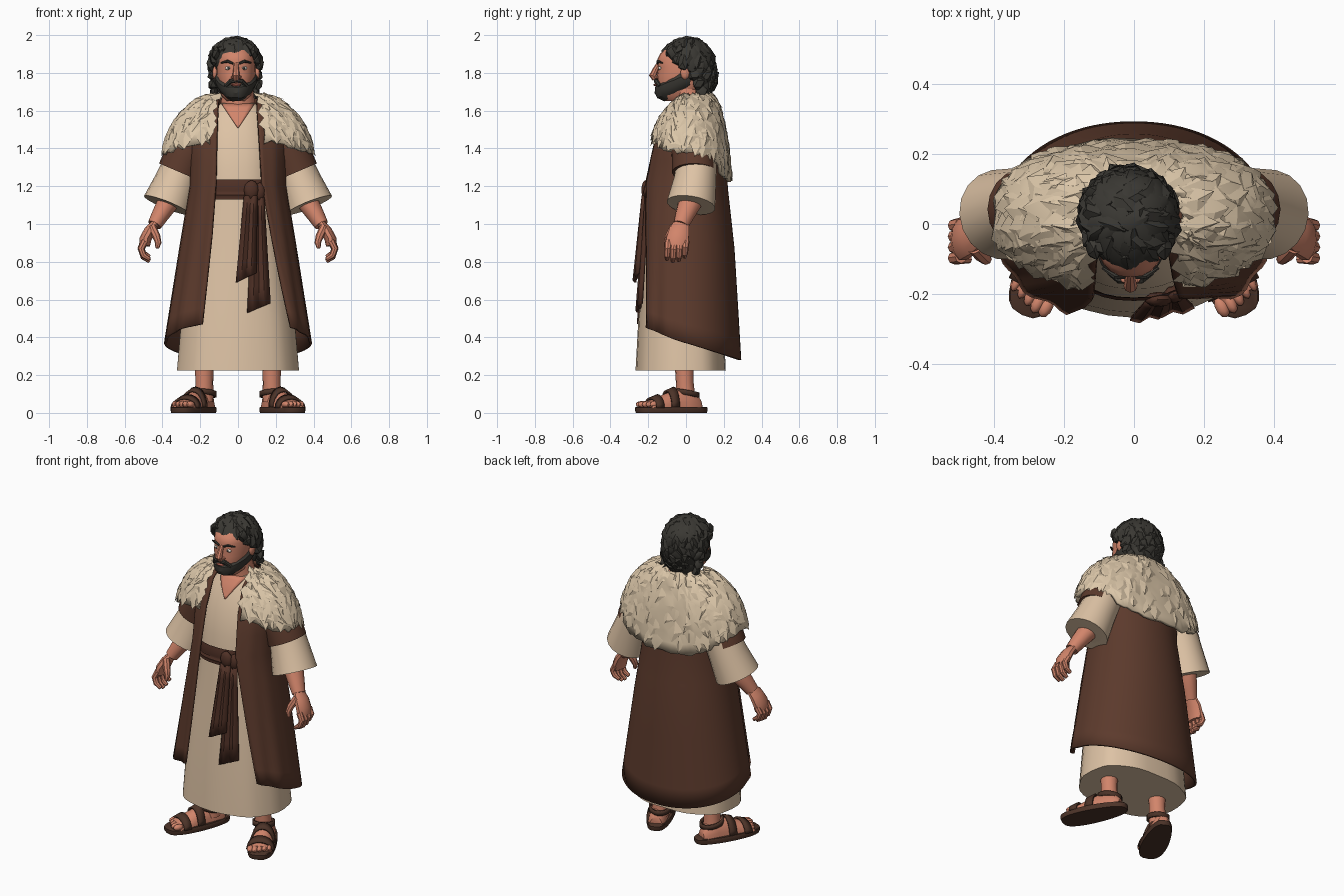
import bpy, bmesh, math, random
from mathutils import Vector, Matrix

if "Cube" in bpy.data.objects:
    bpy.data.objects.remove(bpy.data.objects["Cube"])
random.seed(4)
E = 0.85  # roundness exponent of the body cross-sections

def srgb(r, g, b):
    lin = lambda c: ((c / 255 + 0.055) / 1.055) ** 2.4
    return (lin(r), lin(g), lin(b), 1)

MATS = {}
for name, col in {"skin": (210, 133, 107), "linen": (222, 195, 165), "fleece": (220, 199, 169),
                  "coat_brown": (92, 58, 44), "belt_brown": (80, 49, 38), "leather": (76, 51, 40),
                  "hair_black": (58, 56, 51), "eye_white": (225, 215, 205), "lip": (160, 88, 74)}.items():
    MATS[name] = bpy.data.materials.new(name)
    MATS[name].diffuse_color = srgb(*col)

def finish(bm, name, mat, smooth=35, thick=0, shift=0):
    bmesh.ops.recalc_face_normals(bm, faces=bm.faces)
    me = bpy.data.meshes.new(name)
    bm.to_mesh(me)
    bm.free()
    me.materials.append(MATS[mat])
    ob = bpy.data.objects.new(name, me)
    ob.location.x = shift
    bpy.context.collection.objects.link(ob)
    if smooth:
        me.shade_smooth()
        me.set_sharp_from_angle(angle=math.radians(smooth))
    if thick:
        mod = ob.modifiers.new("thickness", "SOLIDIFY")
        mod.thickness, mod.offset = thick, 0
    return ob

def loft(bm, rings, closed=True, caps=True):
    vs = [[bm.verts.new(p) for p in r] for r in rings]
    n = len(vs[0])
    for a, b in zip(vs, vs[1:]):
        for i in range(n if closed else n - 1):
            j = (i + 1) % n
            bm.faces.new((a[i], a[j], b[j], b[i]))
    if closed and caps:
        bm.faces.new(vs[0])
        bm.faces.new(vs[-1])

def tube(bm, pts, radii, sides=12, flat=1.0, ref=(0, 1, 0)):
    """Tapered tube; flat scales the radius at right angles to ref."""
    pts, rings = [Vector(p) for p in pts], []
    for i, p in enumerate(pts):
        t = (pts[min(i + 1, len(pts) - 1)] - pts[max(i - 1, 0)]).normalized()
        u = t.cross(Vector(ref)).normalized()
        v = u.cross(t)
        rings.append([p + radii[i] * (u * math.cos(a) * flat + v * math.sin(a))
                      for a in (math.tau * k / sides for k in range(sides))])
    loft(bm, rings)

def blob(bm, loc, scale, sub=1, rot=None, jitter=0):
    m = Matrix.Translation(loc) @ (rot or Matrix()) @ Matrix.Diagonal((*scale, 1))
    vs = bmesh.ops.create_icosphere(bm, subdivisions=sub, radius=1, matrix=m)["verts"]
    for v in vs:
        v.co += Vector([random.uniform(-jitter, jitter) for _ in range(3)])

def section(th, rx, yf, yb, ef=E, eb=E):
    s, c = math.sin(th), math.cos(th)
    e = ef if c > 0 else eb
    return (math.copysign(rx * abs(s) ** e, s), -math.copysign((yf if c > 0 else yb) * abs(c) ** e, c))

def prof(tab, z):
    for a, b in zip(tab, tab[1:]):
        if a[0] >= z >= b[0]:
            k = (a[0] - z) / (a[0] - b[0])
            return [p + (q - p) * k for p, q in zip(a[1:], b[1:])]
    return tab[0][1:] if z > tab[0][0] else tab[-1][1:]

def front_y(tab, x, z):
    rx, yf = prof(tab, z)[:2]
    return -yf * max(0, 1 - abs(x / rx) ** (2 / E)) ** (E / 2)

def body(tab, zs, n, grow=0.0, ripple=0.0):
    rings = []
    for z in zs:
        rx, yf, yb = (v + grow for v in prof(tab, z))
        ring = []
        for k in range(n):
            th = math.tau * k / n
            w = 1 + ripple * max(0, 1.2 - z) * math.cos(9 * th)
            x, y = section(th, rx * w, yf * w, yb * w)
            ring.append((x, y, z))
        rings.append(ring)
    return rings

# Tunic: z, half width, front depth, back depth
TUNIC = [(1.64, .09, .05, .1), (1.58, .15, .092, .12), (1.45, .19, .15, .16), (1.3, .2, .185, .17),
         (1.18, .195, .195, .17), (.8, .26, .225, .185), (.5, .3, .25, .2), (.225, .323, .264, .213)]
bm = bmesh.new()
loft(bm, body(TUNIC, [r[0] for r in TUNIC], 36, 0, .012))
finish(bm, "tunic", "linen", 25)

# Bare chest in the neckline and the neck
bm = bmesh.new()
rows = []
for i in range(7):
    z = 1.635 - i * .021
    w = .085 * (1 - i / 6) + .002
    rows.append([(w * k / 3, front_y(TUNIC, w * k / 3, z) - .006, z) for k in range(-3, 4)])
loft(bm, rows, closed=False)
finish(bm, "chest_skin", "skin", 35, .008)
bm = bmesh.new()
tube(bm, [(0, .025, 1.56), (0, .022, 1.62), (0, .012, 1.665), (0, -.01, 1.75)], [.1, .09, .08, .07], 16, 1.08)
finish(bm, "neck", "skin")

# Open coat: z, half width, front, back, left opening, right opening
COAT = [(1.66, .13, .045, .12, .1, .1), (1.6, .2, .108, .16, .105, .1), (1.45, .25, .168, .2, .11, .11),
        (1.2, .25, .225, .215, .115, .125), (.9, .3, .245, .25, .135, .18), (.35, .388, .268, .287, .185, .28)]
def opening(x, rx):
    return math.asin(min(1, x / rx) ** (1 / E))
bm = bmesh.new()
rings = []
for z in (1.66, 1.635, 1.6, 1.52, 1.45, 1.33, 1.2, 1.05, .9, .75, .6, .47, .37):
    rx, yf, yb, xl, xr = prof(COAT, z)
    a, b = opening(xr, rx), math.tau - opening(xl, rx)
    drop, ring = (1.67 - z) / 1.3, []
    for k in range(73):
        th = a + (b - a) * k / 72
        c = math.cos(th)
        w = 1 + .03 * drop * max(0, c + .1) * math.cos(15 * th)
        x, y = section(th, rx * w, yf * w, yb * w, E, .96)
        ring.append((x, y, z + drop ** 2 * (.11 * c if c > 0 else .09 * c)))
    rings.append(ring)
loft(bm, rings, closed=False)
finish(bm, "coat", "coat_brown", 30, .014)

# Fleece mantle with rows of low overlapping tufts
def spread(v):
    return .7 * math.sin(v * math.pi / 2) + .3 * v
def mantle(th, v):
    c, q = math.cos(th), spread(v)
    x, y = section(th, .135 + .255 * q, .025 + .158 * q ** 1.3, .13 + .1 * q, .95, .78)
    hem = 1.385 + .08 * c ** 2 if c > 0 else 1.385 - .155 * c * c
    return Vector((x, y, 1.68 - (1.68 - hem) * (.75 * (1 - math.cos(v * math.pi / 2)) + .25 * v)))
def mantle_start(v):
    q = spread(v)
    return opening(.122 + .038 * q, .135 + .255 * q)
bm = bmesh.new()
rings = []
for i in range(12):
    v = i / 11
    a = mantle_start(v)
    rings.append([mantle(a + (math.tau - 2 * a) * k / 56, v) + Vector([random.uniform(-.009, .009) for _ in range(3)])
                  - Vector((0, 0, random.uniform(0, .025) if i == 11 else 0)) for k in range(57)])
loft(bm, rings, closed=False)
finish(bm, "fleece_mantle", "fleece", 15, .02)
bm = bmesh.new()
for row in range(8):
    v = .1 + row * .115
    a, n = mantle_start(v) + .05, 9 + row * 2
    for k in range(n + 1):
        th = a + (math.tau - 2 * a) * min(1, max(0, (k + .5 * (row % 2) + random.uniform(-.3, .3)) / n))
        p = mantle(th, v)
        down = (mantle(th, v + .02) - p).normalized()
        side = (mantle(th + .02, v) - p).normalized()
        nor = down.cross(side).normalized()
        if nor.dot(p - Vector((0, 0, 1.3))) < 0:
            nor = -nor
        w, l = random.uniform(.035, .06), random.uniform(.05, .08)
        tip = p + down * l + side * random.uniform(-.03, .03) + nor * .013
        vs = [bm.verts.new(q) for q in (p - side * w + nor * .005, p + nor * .018 + down * .015,
                                        p + side * w + nor * .005, tip, p - down * .06 + nor * .004)]
        for f in ((0, 1, 3), (1, 2, 3), (4, 1, 0), (4, 2, 1), (0, 3, 2, 4)):
            bm.faces.new([vs[i] for i in f])
finish(bm, "fleece_tufts", "fleece", 20)

# Belt, knot and hanging tails
bm = bmesh.new()
for z0, z1, g in ((1.13, 1.175, .014), (1.17, 1.235, .02)):
    m = (z0 + z1) / 2
    loft(bm, body(TUNIC, [z0, z0 + .01], 36, g) + body(TUNIC, [m], 36, g + .006)
         + body(TUNIC, [z1 - .01, z1], 36, g), caps=False)
finish(bm, "belt", "belt_brown")
bm = bmesh.new()
blob(bm, (.07, -.215, 1.18), (.04, .022, .052), 2)
blob(bm, (.115, -.2, 1.17), (.03, .025, .05), 2)
finish(bm, "belt_knot", "belt_brown")
def tail(name, top, bottom, y0, y1, z0, zl, zr):
    bm = bmesh.new()
    rows = []
    for i in range(6):
        t, row = i / 5, []
        for k in range(5):
            u = k / 4
            l, r = (p + (q - p) * t for p, q in zip(top, bottom))
            row.append((l + (r - l) * u, y0 + (y1 - y0) * t + .006 * (-1) ** k + .02 * u * t,
                        z0 + (zl + (zr - zl) * u - z0) * t))
        rows.append(row)
    loft(bm, rows, closed=False)
    finish(bm, name, "belt_brown", 20, .014)
tail("belt_tail_long", (.08, .135), (.05, .17), -.205, -.26, 1.15, .53, .58)
tail("belt_tail_short", (.035, .1), (-.01, .095), -.222, -.275, 1.15, .69, .74)

# Arms
for s, side in ((-1, "left"), (1, "right")):
    P = lambda x, y, z: (s * x, y, z)
    bm = bmesh.new()
    tube(bm, [P(.17, .02, 1.51), P(.235, .035, 1.42), P(.28, .042, 1.345), P(.31, .042, 1.275)],
         [.09, .115, .118, .117], 18)
    finish(bm, side + "_coat_sleeve", "coat_brown")
    bm = bmesh.new()
    tube(bm, [P(.28, .06, 1.34), P(.325, .048, 1.23), P(.377, .027, 1.1), P(.376, .027, 1.103),
              P(.335, .045, 1.2)], [.105, .113, .13, .117, .1], 18)
    finish(bm, side + "_tunic_cuff", "linen")
    bm = bmesh.new()
    tube(bm, [P(.32, .05, 1.22), P(.36, .03, 1.13), P(.41, -.005, 1.05), P(.442, -.027, .995)],
         [.066, .066, .052, .042], 12, .9)
    finish(bm, side + "_forearm", "skin")
    bm = bmesh.new()
    tube(bm, [P(.435, -.022, 1.01), P(.468, -.035, .965), P(.49, -.045, .92), P(.495, -.047, .885)],
         [.04, .056, .061, .056], 10, .52)
    for k in range(4):  # curled fingers
        y, l = -.093 + k * .031, (.9, 1, .95, .78)[k]
        tube(bm, [P(.493, y, .91), P(.513, y - .004, .91 - .045 * l), P(.5, y - .006, .91 - .085 * l),
                  P(.468, y - .008, .91 - .108 * l)], [.019, .018, .016, .011], 8)
    tube(bm, [P(.455, -.065, .985), P(.432, -.09, .935), P(.422, -.1, .9), P(.428, -.105, .872)],
         [.022, .021, .017, .01], 8)
    finish(bm, side + "_hand", "skin")

# Feet and sandals, built straight and then turned outward
for s, side in ((-1, "left"), (1, "right")):
    M = Matrix.Translation((s * .23, -.076, 0)) @ Matrix.Rotation(s * math.radians(26), 4, "Z")
    def place(bm, name, mat, smooth=35, thick=0):
        bm.transform(M)
        finish(bm, side + name, mat, smooth, thick)
    arch = lambda y, w, h, z0: [(w * math.cos(a), y, z0 + h * math.sin(a))
                                for a in (math.pi * k / 10 for k in range(11))]
    bm = bmesh.new()
    sole = []
    for k in range(28):
        a = math.tau * k / 28
        ly = .204 * math.cos(a)
        sole.append(((.077 - .05 * ly) * math.copysign(abs(math.sin(a)) ** .65, math.sin(a)), ly))
    loft(bm, [[(x * g, y * g, z) for x, y in sole] for z, g in ((0, .98), (.01, 1), (.028, 1), (.032, .97))])
    place(bm, "_sandal_sole", "leather")
    bm = bmesh.new()
    loft(bm, [arch(*r, .026) for r in ((.165, .034, .045), (.145, .05, .075), (.08, .055, .11), (.03, .058, .1),
              (-.04, .064, .075), (-.1, .07, .05), (-.145, .068, .036))])
    tube(bm, [(-s * .012, .09, .06), (-s * .016, .085, .16), (-s * .02, .08, .4)], [.052, .047, .056])
    for k in range(5):  # toes, big toe on the inner side
        x = -s * (.052 - k * .0265)
        blob(bm, (x, -.158 + abs(k - .5) * .01, .045), (.019 - k * .0015, .032, .018), 2)
    place(bm, "_foot", "skin")
    bm = bmesh.new()
    for y0, w0, h0, y1, w1, h1 in ((-.125, .075, .05, -.08, .074, .068), (-.03, .068, .09, .015, .064, .108)):
        loft(bm, [arch(y0, w0, h0, .026), arch(y1, w1, h1, .026)], closed=False)
    loft(bm, [[(.06 * math.sin(a) - s * .012, .09 - .066 * math.cos(a), .09 + h + .012 * math.cos(a))
               for a in (math.tau * k / 16 for k in range(16))] for h in (0, .028)], caps=False)
    place(bm, "_sandal_straps", "leather", 35, .012)

# Head: z, half width, front, back
HX = -.01  # the head sits slightly to one side
HEAD = [(1.96, .04, .06, .06), (1.935, .075, .1, .1), (1.9, .096, .138, .11), (1.87, .102, .152, .11),
        (1.835, .103, .147, .11), (1.79, .104, .153, .1), (1.74, .095, .15, .09), (1.68, .08, .145, .06),
        (1.65, .05, .11, .03)]
bm = bmesh.new()
loft(bm, body(HEAD, [r[0] for r in HEAD], 24))
tube(bm, [(0, -.143, 1.85), (0, -.16, 1.82), (0, -.176, 1.785), (0, -.163, 1.768)], [.012, .015, .02, .016], 8, 1, (1, 0, 0))
for s in (-1, 1):
    blob(bm, (s * .018, -.156, 1.777), (.012, .014, .01), 1)        # nostrils
    blob(bm, (s * .112, -.005, 1.8), (.014, .025, .036), 2)         # ears
finish(bm, "head", "skin", shift=HX)
for name, mat, x, y, z, size in (("eyes", "eye_white", .041, -.137, 1.825, (.018, .009, .01)),
                                 ("pupils", "hair_black", .04, -.144, 1.825, (.007, .004, .007))):
    bm = bmesh.new()
    for s in (-1, 1):
        blob(bm, (s * x, y, z), size, 2)
    finish(bm, name, mat, shift=HX)
bm = bmesh.new()
for s in (-1, 1):
    tube(bm, [(s * .016, -.152, 1.85), (s * .045, -.149, 1.862), (s * .08, -.125, 1.853)], [.006, .008, .004], 6)
finish(bm, "eyebrows", "hair_black", 0, shift=HX)

# Beard wraps the jaw from ear to ear, with moustache and lip
bm = bmesh.new()
rings = []
for v, grow in ((-.2, .25), (0, .8), (.2, 1.06), (.5, 1.14), (.8, 1.1), (1, .98)):
    ring = []
    for k in range(21):
        a = math.radians(-100 + 10 * k)
        q = abs(a) / math.radians(100)
        lo, hi = 1.65 + .07 * q * q, 1.742 + .09 * q ** 2.5
        z = lo + (hi - lo) * max(v, 0) + (.012 if v < 0 else random.uniform(-.003, .003))
        x, y = section(a, *prof(HEAD, max(z, 1.685)))
        g = grow + random.uniform(-.015, .015)
        ring.append((x * g, y * g, z))
    rings.append(ring)
loft(bm, rings, closed=False)
for s in (-1, 1):
    tube(bm, [(0, -.161, 1.759), (s * .03, -.158, 1.756), (s * .058, -.138, 1.73)], [.01, .013, .01], 7)
finish(bm, "beard", "hair_black", 30, shift=HX)
bm = bmesh.new()
blob(bm, (0, -.163, 1.736), (.028, .01, .007), 2)
finish(bm, "lower_lip", "lip", shift=HX)

# Hair: cap under wavy locks that keep clear of the face
bm = bmesh.new()
blob(bm, (0, .01, 1.88), (.125, .139, .1), 3)
blob(bm, (0, .045, 1.83), (.125, .108, .12), 3)
blob(bm, (0, .085, 1.74), (.108, .065, .085), 2)
for i in range(150):
    z = 1 - 2 * (i + .5) / 150
    r, a = math.sqrt(1 - z * z), i * 2.39996
    d = Vector((r * math.cos(a), r * math.sin(a), z))
    if z < -.85 or (d.y < -.2 and z < .48) or (d.y < .2 and z < -.1):
        continue
    p = Vector((d.x * .127, d.y * .13 + .007 + .055 * max(0, -z), 1.845 + z * (.128 if z > 0 else .165)))
    rot = d.to_track_quat("Z", "Y").to_matrix().to_4x4() @ Matrix.Rotation(random.uniform(-.8, .8), 4, "Z")
    blob(bm, p, (.03, .05, .024), 1, rot, .004)
for s in (-1, 1):  # locks in front of and over the ears
    for x, y, z in ((.1, -.07, 1.905), (.113, -.04, 1.87), (.12, .03, 1.84), (.123, .045, 1.79),
                    (.12, .065, 1.74), (.11, .08, 1.7)):
        blob(bm, (s * x, y, z), (.025, .034, .036), 1, None, .005)
finish(bm, "hair", "hair_black", 35, shift=HX - .005)

for m in bpy.data.materials:
    if m.users and not m.is_grease_pencil:
        m.use_nodes = True
        m.node_tree.nodes["Principled BSDF"].inputs["Base Color"].default_value = m.diffuse_color
